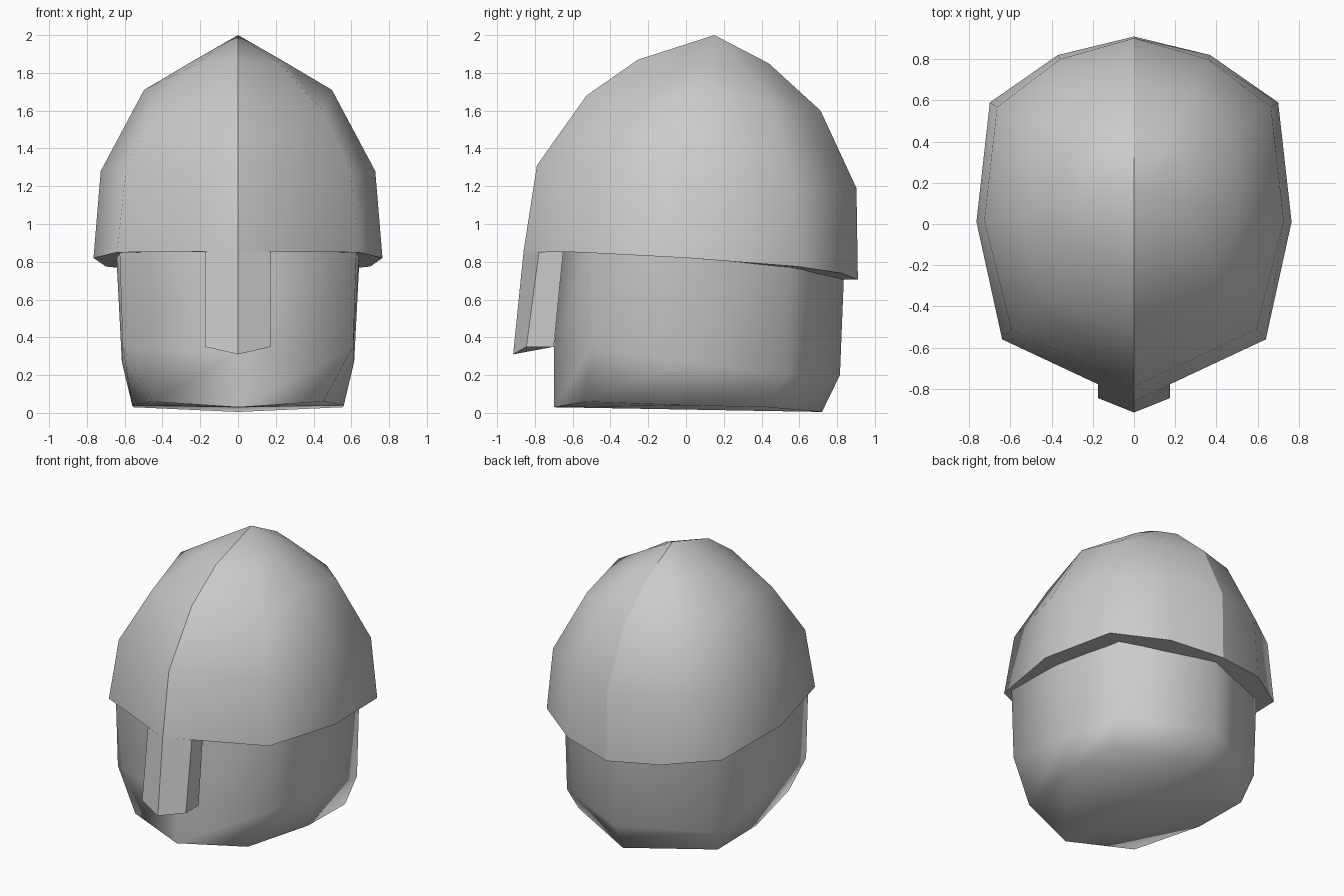
import bpy, bmesh, math

cube = bpy.data.objects.get("Cube")
if cube:
    bpy.data.objects.remove(cube, do_unlink=True)

grey = bpy.data.materials.new("plain_grey")
grey.use_nodes = True
GREY = (0.6, 0.6, 0.6, 1.0)
grey.diffuse_color = GREY
grey.node_tree.nodes["Principled BSDF"].inputs["Base Color"].default_value = GREY


def full_ring(half):
    """Complete a half outline (front to back) with its mirrored points."""
    return half + [(-x, y, z) for x, y, z in reversed(half) if x > 0]


def loft(name, half_rings, apex=None, cap_start=True, crease=False, angle=65):
    """Skin a stack of mirrored rings, closed by an apex point or flat caps."""
    bm = bmesh.new()
    rings = [[bm.verts.new(p) for p in full_ring(h)] for h in half_rings]
    n = len(rings[0])
    for a, b in zip(rings, rings[1:]):
        for i in range(n):
            j = (i + 1) % n
            bm.faces.new((a[i], a[j], b[j], b[i]))
    if apex:
        tip = bm.verts.new(apex)
        for i in range(n):
            bm.faces.new((rings[-1][i], rings[-1][(i + 1) % n], tip))
    else:
        bm.faces.new(rings[-1])
    if cap_start:
        bm.faces.new(rings[0][::-1])
    bmesh.ops.recalc_face_normals(bm, faces=bm.faces)
    # Ridge along the centre line
    if crease:
        for e in bm.edges:
            if all(abs(v.co.x) < 1e-5 for v in e.verts):
                e.smooth = False
    mesh = bpy.data.meshes.new(name)
    bm.to_mesh(mesh)
    bm.free()
    mesh.materials.append(grey)
    obj = bpy.data.objects.new(name, mesh)
    bpy.context.collection.objects.link(obj)
    bpy.ops.object.select_all(action='DESELECT')
    obj.select_set(True)
    bpy.context.view_layer.objects.active = obj
    bpy.ops.object.shade_smooth_by_angle(angle=math.radians(angle), keep_sharp_edges=True)
    return obj


# Helmet dome: each column is rim x, rim y, level scales, level heights
APEX = (0, 0.15, 2.0)
columns = [
    (0.00, -0.86, (1, 0.93, 0.67, 0.40), (0.855, 1.31, 1.68, 1.87)),
    (0.64, -0.56, (1, 0.93, 0.70, 0.36), (0.85, 1.27, 1.60, 1.84)),
    (0.765, 0.01, (1, 0.95, 0.65, 0.33), (0.82, 1.28, 1.71, 1.855)),
    (0.70, 0.59, (1, 0.95, 0.68, 0.34), (0.775, 1.21, 1.62, 1.83)),
    (0.37, 0.82, (1, 0.97, 0.72, 0.37), (0.74, 1.19, 1.60, 1.84)),
    (0.00, 0.91, (1, 0.99, 0.74, 0.38), (0.705, 1.19, 1.60, 1.85)),
]
levels = [[(x * s[k], APEX[1] + (y - APEX[1]) * s[k], z[k])
           for x, y, s, z in columns] for k in range(4)]
rim_inside = [(x * 0.72, y * 0.72, z) for x, y, z in levels[0]]
loft("helmet_dome", [rim_inside] + levels, apex=APEX, cap_start=False, crease=True)

# Head filling the helmet, tapering to a chin
chin = [(0, -0.70, 0.03), (0.45, -0.53, 0.06), (0.56, 0, 0.04),
        (0.555, 0.43, 0.03), (0, 0.72, 0.005)]
jaw = [(0, -0.70, 0.32), (0.61, -0.50, 0.35), (0.615, 0, 0.27),
       (0.58, 0.53, 0.20), (0, 0.815, 0.20)]
crown = [(0, -0.65, 0.95), (0.63, -0.50, 0.95), (0.65, 0, 0.95),
         (0.59, 0.55, 0.95), (0, 0.845, 0.95)]
loft("head", [chin, jaw, crown], angle=75)

# Nose guard: ridged bar hanging from the front rim
guard_low = [(0, -0.915, 0.31), (0.175, -0.845, 0.35), (0.175, -0.70, 0.35)]
guard_top = [(0, -0.86, 0.855), (0.175, -0.778, 0.853), (0.175, -0.65, 0.853)]
loft("nose_guard", [guard_low, guard_top], crease=True, angle=30)
